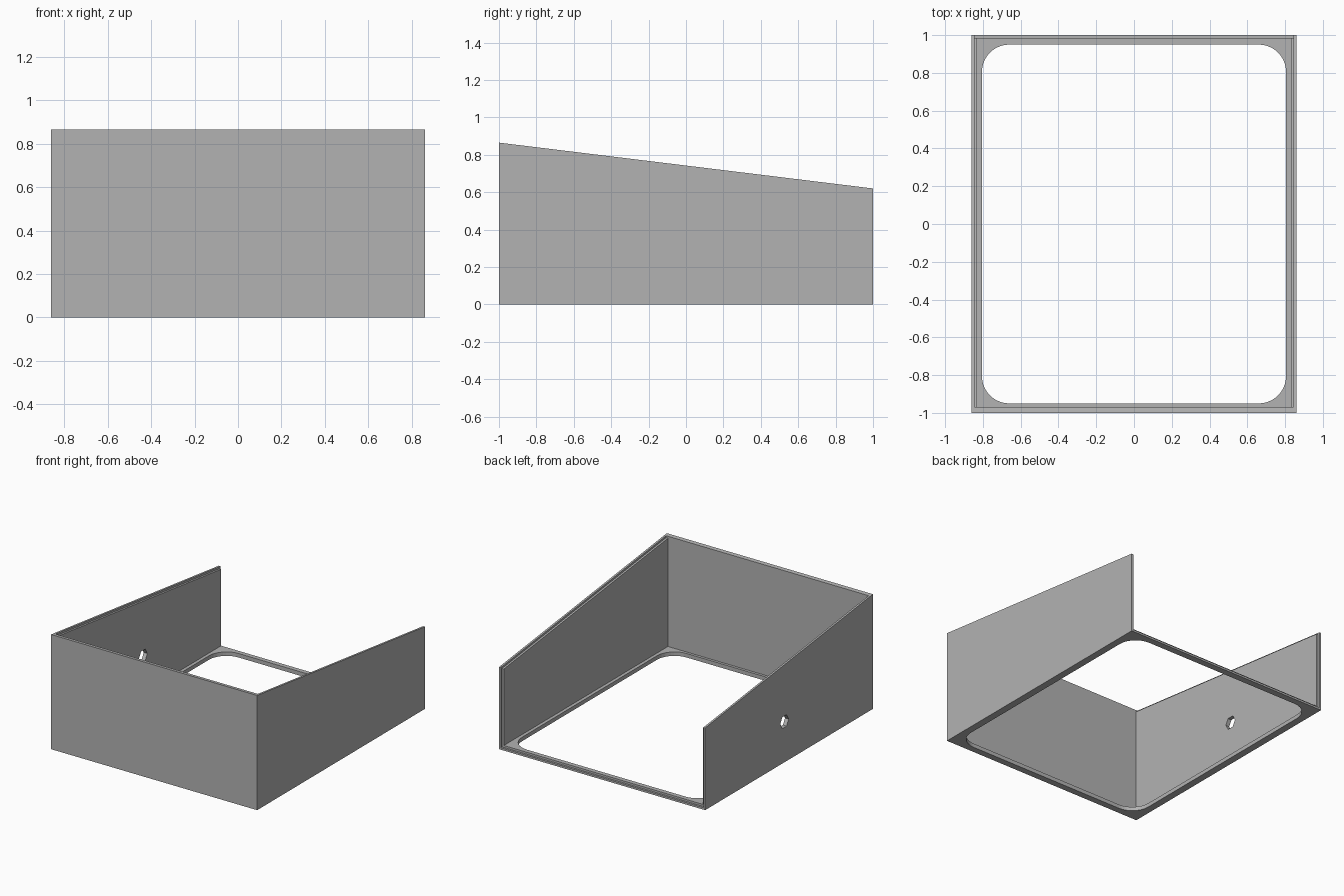
import bpy
import bmesh
import math
from mathutils import Vector

default = bpy.data.objects.get("Cube")
if default:
    bpy.data.objects.remove(default, do_unlink=True)

# Main dimensions
HALF_X, HALF_Y = 0.86, 1.0
FRONT_Z, BACK_Z = 0.865, 0.62
WALL, LIP = 0.03, 0.015

grey = bpy.data.materials.new("plain grey")
grey.use_nodes = True
colour = (0.45, 0.45, 0.45, 1)
grey.diffuse_color = colour
grey.node_tree.nodes["Principled BSDF"].inputs["Base Color"].default_value = colour


def top_z(y):
    """Height of the sloping rim at depth y."""
    return FRONT_Z + (BACK_Z - FRONT_Z) * (y + HALF_Y) / (2 * HALF_Y)


def prism(name, outline, axis, low, high):
    """Extrude an outline along x (outline in y, z) or z (outline in x, y)."""
    bm = bmesh.new()
    place = (lambda a, b: (low, a, b)) if axis == "x" else (lambda a, b: (a, b, low))
    face = bm.faces.new([bm.verts.new(place(a, b)) for a, b in outline])
    new = bmesh.ops.extrude_face_region(bm, geom=[face])["geom"]
    step = Vector((high - low, 0, 0)) if axis == "x" else Vector((0, 0, high - low))
    bmesh.ops.translate(bm, verts=[g for g in new if isinstance(g, bmesh.types.BMVert)], vec=step)
    bmesh.ops.recalc_face_normals(bm, faces=bm.faces)
    mesh = bpy.data.meshes.new(name)
    bm.to_mesh(mesh)
    bm.free()
    mesh.materials.append(grey)
    obj = bpy.data.objects.new(name, mesh)
    bpy.context.collection.objects.link(obj)
    return obj


def sloped(y0, y1, z0, lift):
    """Side outline with a flat bottom and a top parallel to the rim."""
    return [(y0, z0), (y1, z0), (y1, top_z(y1) + lift), (y0, top_z(y0) + lift)]


def rounded_rectangle(half_x, half_y, radius, steps=10):
    points = []
    for quarter, (sx, sy) in enumerate([(1, 1), (-1, 1), (-1, -1), (1, -1)]):
        for i in range(steps + 1):
            a = math.pi / 2 * (quarter + i / steps)
            points.append((sx * (half_x - radius) + radius * math.cos(a),
                           sy * (half_y - radius) + radius * math.sin(a)))
    return points


# Solid wedge that becomes the open case
case = prism("sloped_case", sloped(-HALF_Y, HALF_Y, 0, 0), "x", -HALF_X, HALF_X)

inner_x, lip_x = HALF_X - WALL, HALF_X - LIP
inner_front = -HALF_Y + WALL
hexagon = [(0.055 + 0.05 * math.cos(i * math.pi / 3),
            0.307 + 0.05 * math.sin(i * math.pi / 3)) for i in range(6)]
lid_seat = [(inner_front, top_z(inner_front) - LIP), (1.2, top_z(1.2) - LIP),
            (1.2, 1.2), (inner_front, 1.2)]

cutters = [
    # Interior, open at the top and back
    prism("interior_cutter", sloped(inner_front, 1.2, WALL, 0.4), "x", -inner_x, inner_x),
    # Seats for the lid and the back panel
    prism("lid_seat_cutter", lid_seat, "x", -lip_x, lip_x),
    prism("back_seat_cutter", sloped(HALF_Y - LIP, 1.3, LIP, 0.5), "x", -lip_x, lip_x),
    # Rounded floor opening
    prism("floor_cutter", rounded_rectangle(0.805, 0.95, 0.145), "z", -0.2, 0.2),
    # Cable hole in the wall at -x
    prism("cable_hole_cutter", hexagon, "x", -1, -0.7),
]

# Cut each opening, then discard the helper
bpy.context.view_layer.objects.active = case
for cutter in cutters:
    cutter.hide_render = True
    cut = case.modifiers.new(cutter.name, "BOOLEAN")
    cut.operation = "DIFFERENCE"
    cut.solver = "EXACT"
    cut.object = cutter
    bpy.ops.object.modifier_apply(modifier=cut.name)
    bpy.data.objects.remove(cutter, do_unlink=True)
